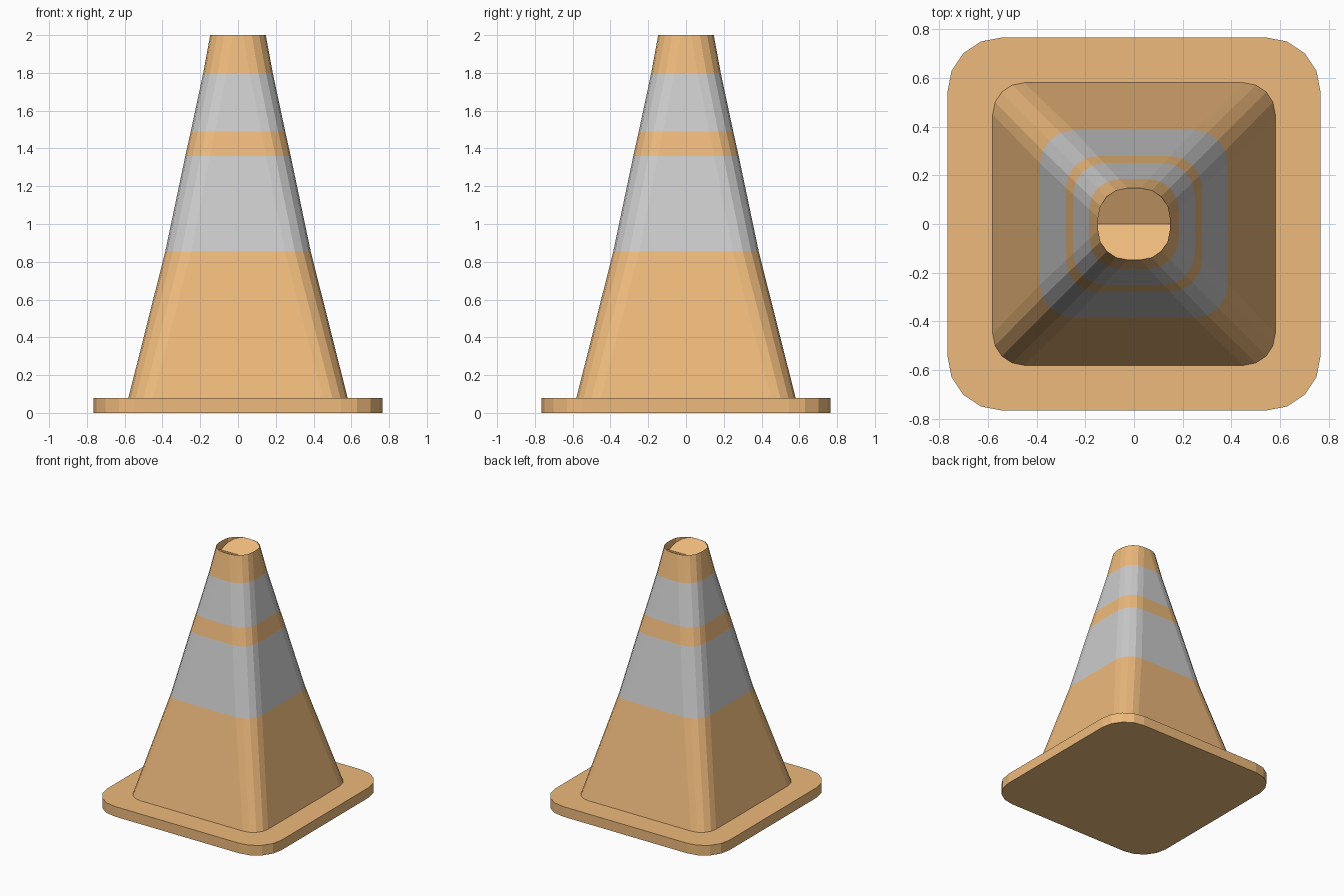
import bpy, bmesh, math

if "Cube" in bpy.data.objects:
    bpy.data.objects.remove(bpy.data.objects["Cube"])


def material(name, color):
    m = bpy.data.materials.new(name)
    m.diffuse_color = color
    m.use_nodes = True
    m.node_tree.nodes["Principled BSDF"].inputs["Base Color"].default_value = m.diffuse_color
    return m


orange = material("orange", (0.85, 0.49, 0.2, 1))
grey = material("reflective_grey", (0.74, 0.74, 0.74, 1))


def rounded_square(h, r, segs=4):
    """Counter-clockwise outline with extra points at (h, 0) and (-h, 0)."""
    pts = []
    for k in range(4):
        if k % 2 == 0:
            pts.append((h if k == 0 else -h, 0))
        mid = math.pi / 4 + k * math.pi / 2
        cx = math.copysign(h - r, math.cos(mid))
        cy = math.copysign(h - r, math.sin(mid))
        for i in range(segs + 1):
            a = (k + i / segs) * math.pi / 2
            pts.append((cx + r * math.cos(a), cy + r * math.sin(a)))
    return pts


def ring(bm, h, r, height):
    return [bm.verts.new((x, y, height(y))) for x, y in rounded_square(h, r)]


def bridge(bm, a, b, mat=0):
    n = len(a)
    for i in range(n):
        j = (i + 1) % n
        bm.faces.new((a[i], a[j], b[j], b[i])).material_index = mat


def finish(bm, name, mats):
    bmesh.ops.remove_doubles(bm, verts=bm.verts[:], dist=1e-4)
    me = bpy.data.meshes.new(name)
    bm.to_mesh(me)
    bm.free()
    for m in mats:
        me.materials.append(m)
    ob = bpy.data.objects.new(name, me)
    bpy.context.collection.objects.link(ob)


# Base plate
bm = bmesh.new()
low = ring(bm, 0.765, 0.22, lambda y: 0)
high = ring(bm, 0.765, 0.22, lambda y: 0.08)
bridge(bm, low, high)
bm.faces.new(low[::-1])
bm.faces.new(high)
finish(bm, "base_plate", [orange])

# Tapered body: (height, half width, corner radius, material of band above)
levels = [(0.08, 0.58, 0.13, 0), (0.855, 0.385, 0.137, 1),
          (1.36, 0.279, 0.13, 0), (1.49, 0.25, 0.128, 1),
          (1.80, 0.184, 0.123, 0), (2.0, 0.147, 0.12, 0)]
bm = bmesh.new()
rings = [ring(bm, h, r, lambda y, z=z: z) for z, h, r, _ in levels]
for i in range(len(rings) - 1):
    bridge(bm, rings[i], rings[i + 1], levels[i][3])

# Sunken V-shaped top inside the rim
top_h, depth = 0.147, 0.07
floor = ring(bm, top_h, 0.12, lambda y: 2 - depth * (1 - abs(y) / top_h))
bridge(bm, rings[-1], floor)
half = len(floor) // 2
bm.faces.new(floor[:half + 1])
bm.faces.new(floor[half:] + floor[:1])
finish(bm, "cone_body", [orange, grey])
